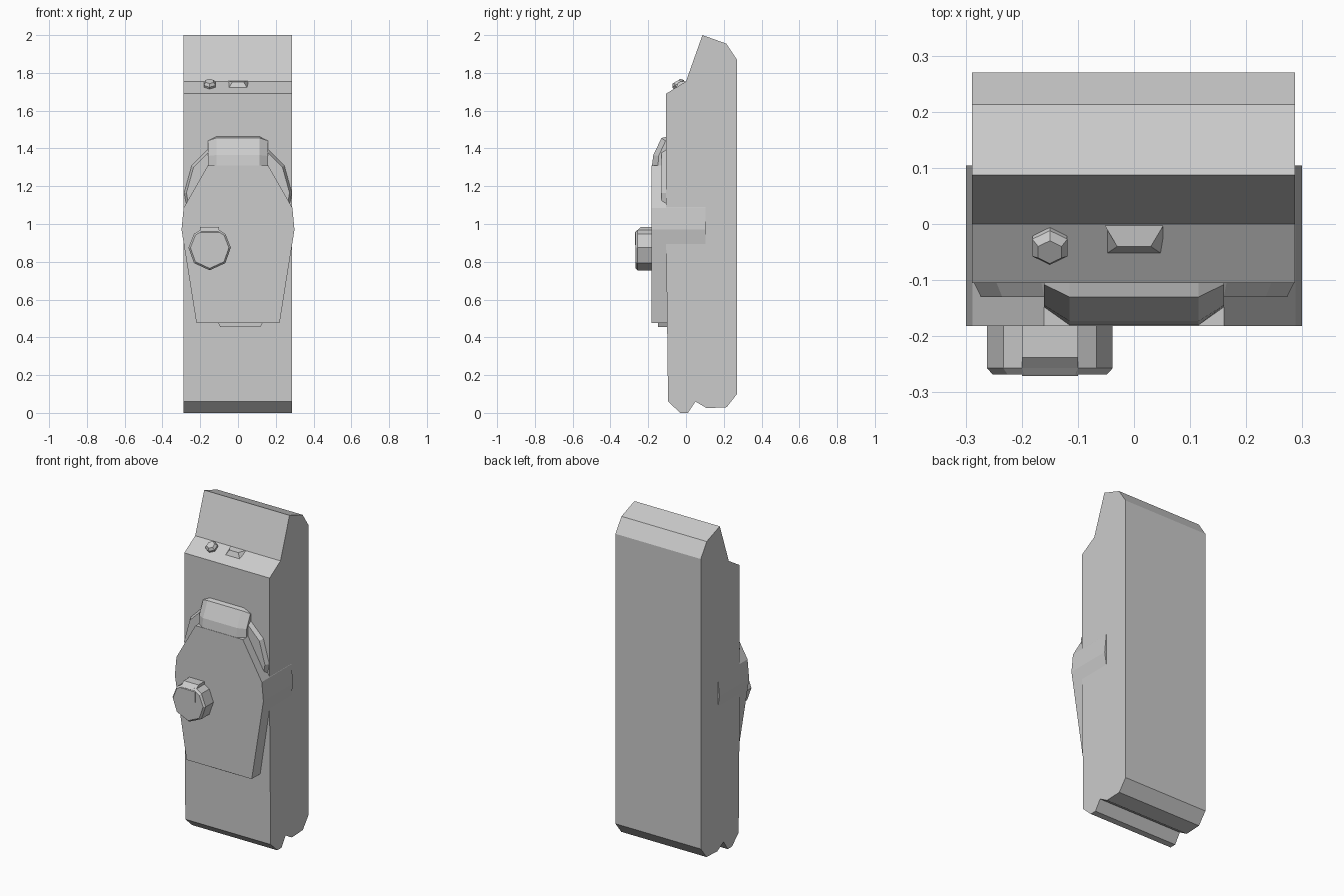
import bpy, bmesh, math
from mathutils import Matrix, Vector

if "Cube" in bpy.data.objects:
    bpy.data.objects.remove(bpy.data.objects["Cube"])


def loft(name, rings):
    """Closed solid through rings of equal point count, capped at both ends."""
    bm = bmesh.new()
    loops = [[bm.verts.new(p) for p in r] for r in rings]
    n = len(loops[0])
    for a, b in zip(loops, loops[1:]):
        for i in range(n):
            j = (i + 1) % n
            bm.faces.new((a[i], a[j], b[j], b[i]))
    bm.faces.new(loops[0])
    bm.faces.new(loops[-1])
    bmesh.ops.recalc_face_normals(bm, faces=bm.faces)
    me = bpy.data.meshes.new(name)
    bm.to_mesh(me)
    bm.free()
    ob = bpy.data.objects.new(name, me)
    bpy.context.collection.objects.link(ob)
    return ob


def across(profile, x):
    """Place a (y, z) profile at x."""
    return [(x, y, z) for y, z in profile]


def facing(outline, y, s=1.0, c=(0, 0)):
    """Place an (x, z) outline at depth y, scaled about c."""
    return [(c[0] + (x - c[0]) * s, y, c[1] + (z - c[1]) * s) for x, z in outline]


def mirrored(half):
    """Complete an outline from its right half."""
    return half + [(-x, z) for x, z in reversed(half)]


# Main body: side profile run across the width
body = [(-0.105, 1.69), (0.0, 1.755), (0.087, 2.0), (0.213, 1.955), (0.27, 1.87),
        (0.27, 0.10), (0.215, 0.03), (0.11, 0.025), (0.05, 0.06), (0.01, 0.0),
        (-0.03, 0.0), (-0.095, 0.06), (-0.105, 0.90)]
loft("body", [across(body, -0.289), across(body, 0.287)])

# Front plate whose widest part wraps around the body sides
plate = mirrored([(0.22, 0.475), (0.299, 0.97), (0.288, 1.085), (0.16, 1.31)])
loft("front_plate", [facing(plate, -0.182), facing(plate, 0.104)])

# Chamfered clip on top of the plate
end = [(-0.095, 1.31), (-0.148, 1.31), (-0.145, 1.36), (-0.108, 1.44), (-0.095, 1.442)]
mid = [(-0.095, 1.31), (-0.18, 1.31), (-0.173, 1.365), (-0.13, 1.455), (-0.095, 1.465)]
loft("clip", [across(end, -0.16), across(mid, -0.115), across(mid, 0.115), across(end, 0.16)])

# Curved shoulders either side of the clip
outer = [(0.14, 1.40), (0.165, 1.39), (0.245, 1.31), (0.285, 1.165), (0.275, 1.11), (0.20, 1.11)]
inner = [(0.14, 1.385), (0.16, 1.377), (0.235, 1.302), (0.273, 1.165), (0.265, 1.12), (0.20, 1.12)]
for side, s in (("left", -1), ("right", 1)):
    loft(side + "_shoulder", [[(s * x, y, z) for x, z in ring]
                              for ring, y in ((outer, -0.09), (outer, -0.105), (inner, -0.13))])

# Small lip under the plate
lip = [(-0.095, 0.455), (0.12, 0.455), (0.135, 0.49), (-0.11, 0.49)]
loft("lower_lip", [facing(lip, -0.09), facing(lip, -0.148)])

# Knob with chamfered face
c = (-0.15, 0.87)
half = [(0, -0.115), (0.083, -0.077), (0.112, 0.005), (0.083, 0.078), (0.05, 0.098)]
knob = [(c[0] + x, c[1] + z) for x, z in half + [(-x, z) for x, z in reversed(half[1:])]]
loft("knob", [facing(knob, -0.175), facing(knob, -0.257), facing(knob, -0.268, 0.91, c)])

# Tab over the top of the knob
tab = [(-0.175, 0.89), (-0.271, 0.89), (-0.271, 0.955), (-0.238, 0.985), (-0.175, 0.985)]
loft("knob_tab", [across(tab, -0.20), across(tab, -0.10)])

# Six-sided button standing on the sloped shelf
tilt = Matrix.Translation((-0.15, -0.036, 1.733)) @ Matrix.Rotation(math.radians(31.8), 4, 'X')
rings = []
for r, h in ((0.034, -0.01), (0.036, 0.012), (0.024, 0.027)):
    rings.append([tilt @ Vector((r * math.sin(i * math.pi / 3), r * math.cos(i * math.pi / 3), h))
                  for i in range(6)])
loft("round_button", rings)

# Wedge-shaped button beside it
base = [(-0.052, -0.055, 1.715), (0.052, -0.055, 1.715), (0.052, -0.002, 1.748), (-0.052, -0.002, 1.748)]
top = [(-0.03, -0.04, 1.752), (0.03, -0.04, 1.752), (0.052, -0.003, 1.757), (-0.052, -0.003, 1.757)]
loft("wedge_button", [base, top])
